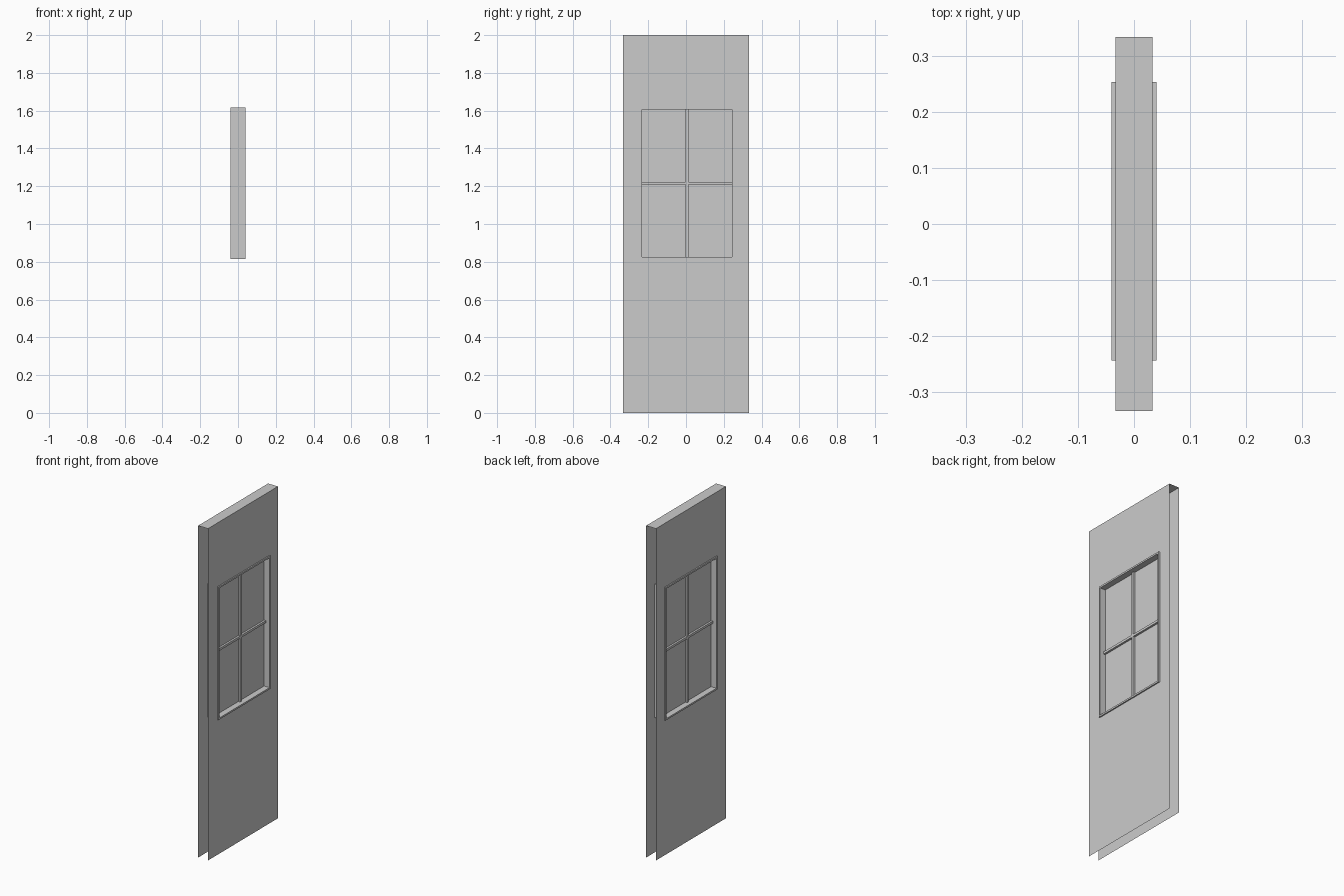
import bpy
import bmesh

cube = bpy.data.objects.get("Cube")
if cube:
    bpy.data.objects.remove(cube, do_unlink=True)

grey = bpy.data.materials.new("plain grey")
grey.use_nodes = True
colour = (0.6, 0.6, 0.6, 1.0)
grey.diffuse_color = colour
grey.node_tree.nodes["Principled BSDF"].inputs["Base Color"].default_value = colour

# Main dimensions: half sizes in x, outlines as (y0, y1, z0, z1)
WALL_X, FRAME_X, BAR_X, PANE_X = 0.033, 0.0405, 0.016, 0.004
WALL = (-0.333, 0.333, 0.0, 2.0)
WINDOW = (-0.243, 0.253, 0.814, 1.616)
RIM, BAR = 0.01, 0.007


def inset(rect, d):
    y0, y1, z0, z1 = rect
    return (y0 + d, y1 - d, z0 + d, z1 - d)


def loop(bm, x, rect):
    y0, y1, z0, z1 = rect
    return [bm.verts.new((x, y, z)) for y, z in ((y0, z0), (y1, z0), (y1, z1), (y0, z1))]


def bridge(bm, a, b):
    for i in range(4):
        j = (i + 1) % 4
        bm.faces.new((a[i], a[j], b[j], b[i]))


def finish(bm, name):
    bmesh.ops.recalc_face_normals(bm, faces=bm.faces)
    mesh = bpy.data.meshes.new(name)
    bm.to_mesh(mesh)
    bm.free()
    mesh.materials.append(grey)
    obj = bpy.data.objects.new(name, mesh)
    bpy.context.collection.objects.link(obj)
    return obj


def box(name, half_x, rect):
    bm = bmesh.new()
    back, front = loop(bm, -half_x, rect), loop(bm, half_x, rect)
    bridge(bm, back, front)
    bm.faces.new(back)
    bm.faces.new(front)
    return finish(bm, name)


# Wall panel: two sheets with a window opening and a top strip, open elsewhere
bm = bmesh.new()
outers = []
for x in (-WALL_X, WALL_X):
    outer = loop(bm, x, WALL)
    bridge(bm, outer, loop(bm, x, inset(WINDOW, RIM / 2)))
    outers.append(outer)
left, right = outers
bm.faces.new((left[3], left[2], right[2], right[3]))
finish(bm, "wall_panel")

# Window frame: rectangular ring through the wall
bm = bmesh.new()
opening = inset(WINDOW, RIM)
rings = [loop(bm, x, r) for x, r in ((-FRAME_X, WINDOW), (FRAME_X, WINDOW),
                                     (FRAME_X, opening), (-FRAME_X, opening))]
for i in range(4):
    bridge(bm, rings[i], rings[(i + 1) % 4])
finish(bm, "window_frame")

# Pane and glazing bars
y0, y1, z0, z1 = opening
yc, zc = (y0 + y1) / 2, (z0 + z1) / 2
box("window_pane", PANE_X, opening)
box("vertical_bar", BAR_X, (yc - BAR, yc + BAR, z0, z1))
box("horizontal_bar_front", BAR_X, (y0, yc - BAR, zc - BAR, zc + BAR))
box("horizontal_bar_back", BAR_X, (yc + BAR, y1, zc - BAR, zc + BAR))
